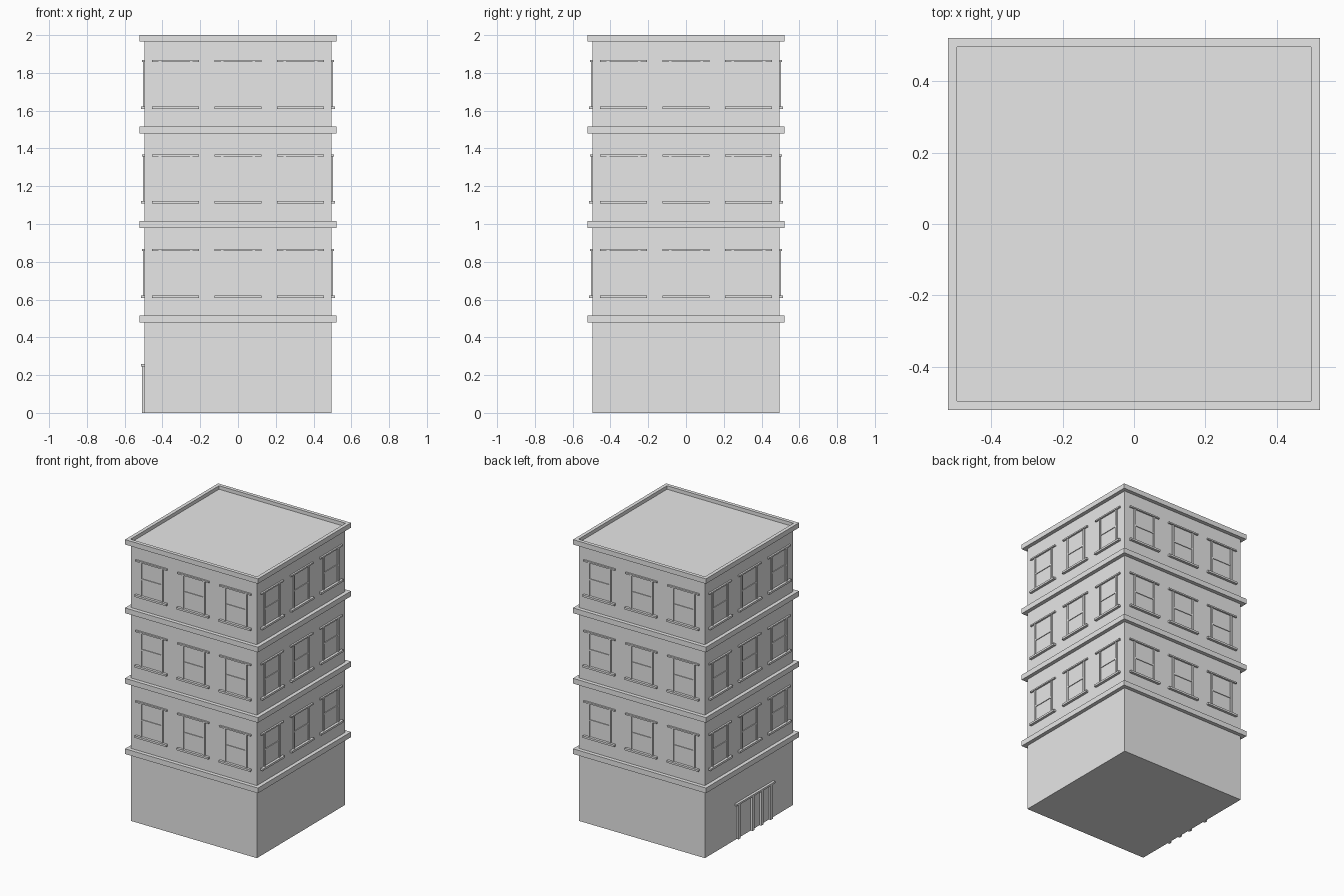
import bpy, bmesh, math
from mathutils import Matrix, Vector

if "Cube" in bpy.data.objects:
    bpy.data.objects.remove(bpy.data.objects["Cube"])

stone = bpy.data.materials.new("plain_grey")
stone.use_nodes = True
GREY = (0.8, 0.8, 0.8, 1)
stone.diffuse_color = GREY
stone.node_tree.nodes["Principled BSDF"].inputs["Base Color"].default_value = GREY

WALL = 0.495   # half width of the walls
BAND = 0.522   # half width of the ledges


def add_box(bm, x, y, z, turn=0.0):
    """Box from three (low, high) ranges, turned about the z axis."""
    size = [b - a for a, b in (x, y, z)]
    centre = Vector([(a + b) / 2 for a, b in (x, y, z)])
    m = Matrix.Rotation(turn, 4, "Z") @ Matrix.Translation(centre) @ Matrix.Diagonal((*size, 1))
    bmesh.ops.create_cube(bm, size=1, matrix=m)


def finish(name, bm):
    mesh = bpy.data.meshes.new(name)
    bm.to_mesh(mesh)
    bm.free()
    mesh.materials.append(stone)
    obj = bpy.data.objects.new(name, mesh)
    bpy.context.collection.objects.link(obj)


def square(half):
    return (-half, half), (-half, half)


# Walls
bm = bmesh.new()
add_box(bm, *square(WALL), (0, 1.97))
finish("walls", bm)

# Ledges between floors
for floor in (1, 2, 3):
    bm = bmesh.new()
    top = floor * 0.5 + 0.015
    add_box(bm, *square(BAND), (top - 0.037, top))
    finish(f"ledge_{floor}", bm)

# Roof slab with a sunken centre
bm = bmesh.new()
add_box(bm, *square(BAND), (1.965, 2.0))
bm.faces.ensure_lookup_table()
roof = max(bm.faces, key=lambda f: f.calc_center_median().z)
bmesh.ops.inset_region(bm, faces=[roof], thickness=0.036)
floor = bmesh.ops.extrude_discrete_faces(bm, faces=[roof])["faces"][0]
bmesh.ops.translate(bm, verts=floor.verts, vec=(0, 0, -0.025))
finish("roof_parapet", bm)

# Window frames, three per floor on each side
sides = ("front", "left", "back", "right")
for i, side in enumerate(sides):
    turn = i * math.pi / 2
    bm = bmesh.new()
    for level in (0.5, 1.0, 1.5):
        for cx in (-0.33, 0, 0.33):
            def bar(x0, x1, z0, z1, out):
                add_box(bm, (cx + x0, cx + x1), (-WALL - out, -WALL + 0.01),
                        (level + z0, level + z1), turn)
            bar(-0.124, 0.124, 0.108, 0.122, 0.018)    # sill
            bar(-0.124, 0.124, 0.357, 0.367, 0.012)    # lintel
            bar(-0.09, -0.076, 0.122, 0.357, 0.007)    # jambs
            bar(0.076, 0.09, 0.122, 0.357, 0.007)
            bar(-0.076, 0.076, 0.233, 0.243, 0.005)    # middle rail
    finish(f"windows_{side}", bm)

# Door frame on the right side
bm = bmesh.new()
face = -WALL + 0.01
for y in (0.125, -0.03, -0.13, -0.235):
    add_box(bm, (-WALL - 0.014, face), (y - 0.012, y + 0.012), (0, 0.245))
add_box(bm, (-WALL - 0.018, face), (-0.27, 0.16), (0.245, 0.258))
finish("door_frame", bm)
